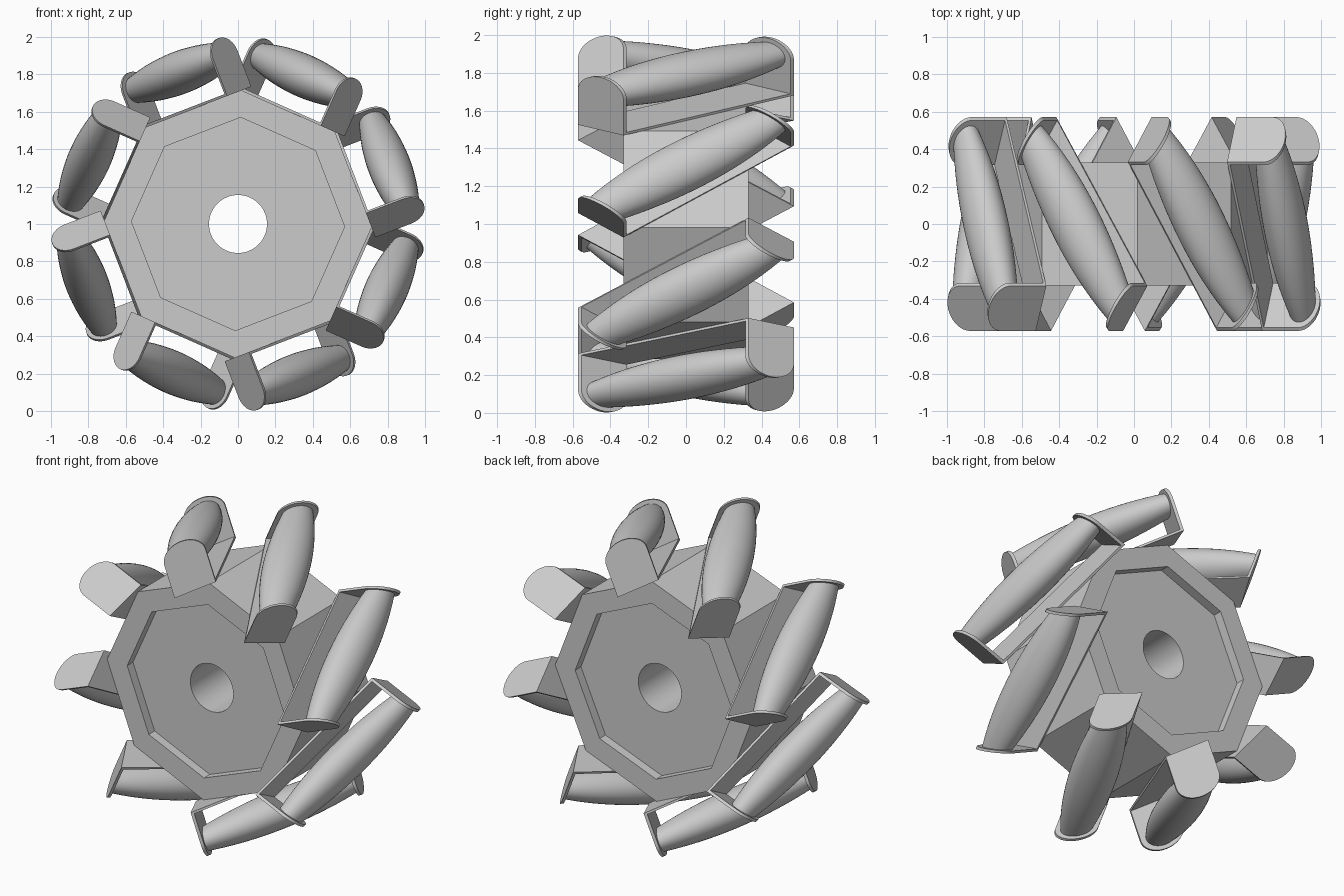
import bpy, bmesh, math
from mathutils import Matrix, Vector

if "Cube" in bpy.data.objects:
    bpy.data.objects.remove(bpy.data.objects["Cube"])

CENTRE = Vector((0, 0, 1.0))
STRETCH = 1.732          # sideways stretch of the 45 degree rollers
LENGTH, WIDTH, THICK = 0.737, 0.196, 0.014
BASE, AXLE = 0.66, 0.867  # radial height of bracket base and roller axle
FIRST_VERTEX = math.radians(88.5)


def finish(name, bm, matrix=None, smooth=False):
    if matrix:
        bm.transform(matrix)
    bmesh.ops.recalc_face_normals(bm, faces=bm.faces)
    mesh = bpy.data.meshes.new(name)
    bm.to_mesh(mesh)
    bm.free()
    obj = bpy.data.objects.new(name, mesh)
    bpy.context.collection.objects.link(obj)
    if smooth:
        bpy.ops.object.select_all(action='DESELECT')
        obj.select_set(True)
        bpy.context.view_layer.objects.active = obj
        bpy.ops.object.shade_smooth_by_angle(angle=math.radians(30))
    return obj


def extrude(bm, points, vec):
    face = bm.faces.new([bm.verts.new(p) for p in points])
    new = bmesh.ops.extrude_face_region(bm, geom=[face])['geom']
    bmesh.ops.translate(bm, vec=vec, verts=[v for v in new if isinstance(v, bmesh.types.BMVert)])


def prism(name, radius, sides, y0, y1):
    bm = bmesh.new()
    pts = []
    for i in range(sides):
        a = FIRST_VERTEX + math.tau * i / sides
        pts.append(CENTRE + Vector((radius * math.cos(a), y0, radius * math.sin(a))))
    extrude(bm, pts, (0, y1 - y0, 0))
    return finish(name, bm)


# octagonal hub with a recess on each side and a through bore
hub = prism("hub", 0.715, 8, -0.33, 0.33)
cutters = [prism("front_recess_cutter", 0.57, 8, -0.5, -0.27),
           prism("back_recess_cutter", 0.57, 8, 0.27, 0.5),
           prism("bore_cutter", 0.155, 64, -0.6, 0.6)]
for c in cutters:
    c.hide_render = True
    mod = hub.modifiers.new(c.name, 'BOOLEAN')
    mod.operation, mod.solver, mod.object = 'DIFFERENCE', 'EXACT', c
bpy.context.view_layer.objects.active = hub
hub.select_set(True)
for m in list(hub.modifiers):
    bpy.ops.object.modifier_apply(modifier=m.name)
for c in cutters:
    bpy.data.objects.remove(c)
bpy.ops.object.shade_smooth_by_angle(angle=math.radians(30))


def bracket(name, matrix):
    # base strip plus two round-topped end plates
    bm = bmesh.new()
    h, w, z0 = LENGTH / 2, WIDTH / 2, BASE - AXLE
    extrude(bm, [(-h, -w, z0), (h, -w, z0), (h, w, z0), (-h, w, z0)], (0, 0, THICK))
    for x in (-h, h - THICK):
        outline = [(x, -w, z0), (x, w, z0)]
        outline += [(x, w * math.cos(math.pi * i / 24), w * math.sin(math.pi * i / 24)) for i in range(25)]
        extrude(bm, outline, (THICK, 0, 0))
    finish(name, bm, matrix, True)


def roller(name, matrix):
    # barrel turned around the local x axis
    bm = bmesh.new()
    h, rings, sides = LENGTH / 2 - THICK, 20, 40
    loops = []
    for i in range(rings + 1):
        s = -1 + 2 * i / rings
        r = 0.115 - 0.041 * s * s
        loops.append([bm.verts.new((s * h, r * math.cos(math.tau * j / sides),
                                    r * math.sin(math.tau * j / sides))) for j in range(sides)])
    for a, b in zip(loops, loops[1:]):
        for j in range(sides):
            k = (j + 1) % sides
            bm.faces.new((a[j], a[k], b[k], b[j]))
    bm.faces.new(loops[0])
    bm.faces.new(loops[-1])
    finish(name, bm, matrix, True)


# eight skewed roller units, one per hub face
for i in range(8):
    a = FIRST_VERTEX + math.tau * (i + 0.5) / 8
    n = Vector((math.cos(a), 0, math.sin(a)))
    t = Vector((-math.sin(a), 0, math.cos(a)))
    y = Vector((0, STRETCH, 0))
    u, w = (t + y) * math.sqrt(0.5), (y - t) * math.sqrt(0.5)
    m = Matrix((u, w, n)).transposed().to_4x4()
    m.translation = CENTRE + n * AXLE
    bracket(f"roller_bracket_{i + 1}", m)
    roller(f"roller_{i + 1}", m)
